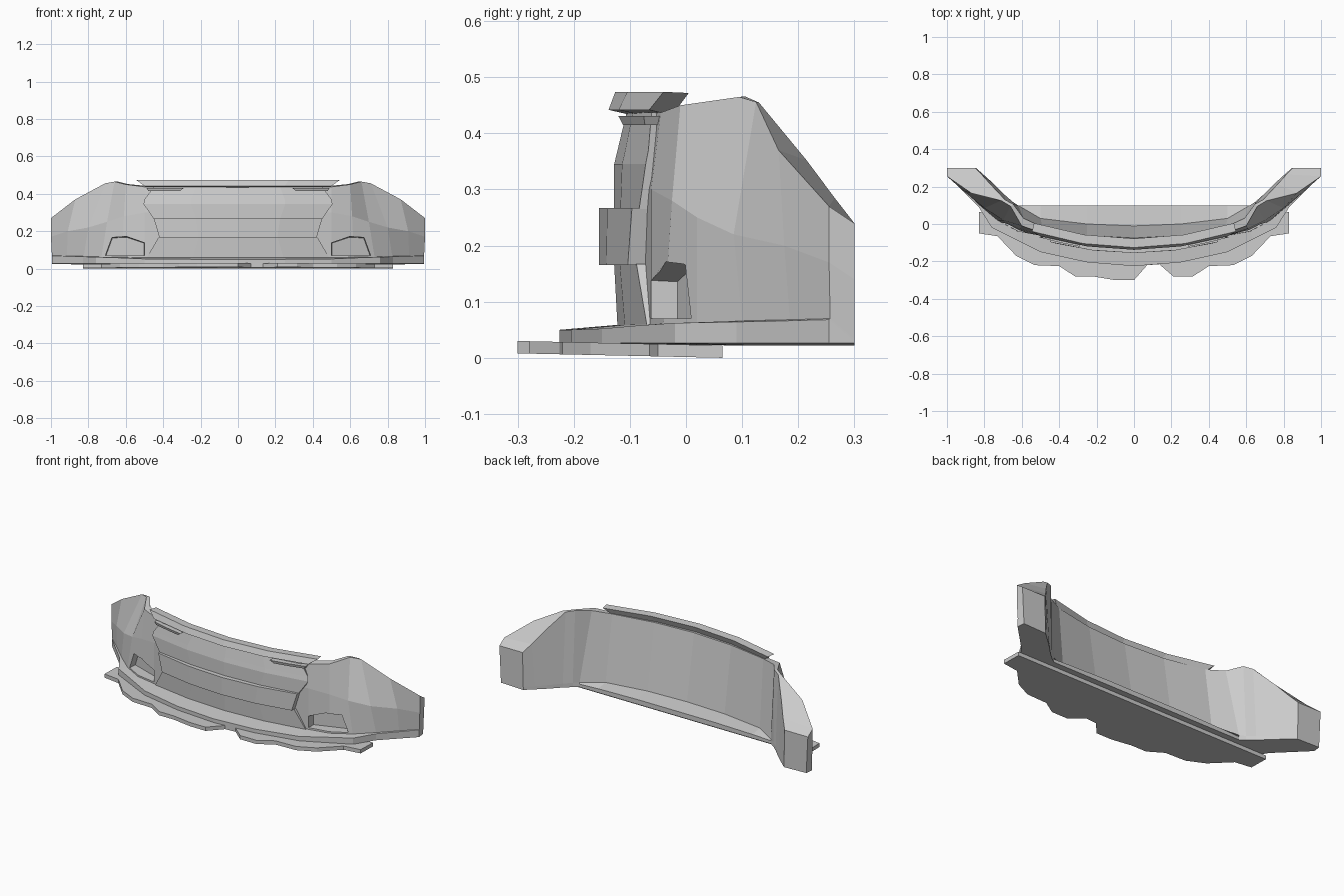
import bpy, bmesh


def make(name, verts, faces):
    me = bpy.data.meshes.new(name)
    me.from_pydata(verts, [], faces)
    bm = bmesh.new()
    bm.from_mesh(me)
    bmesh.ops.remove_doubles(bm, verts=bm.verts, dist=1e-5)
    bmesh.ops.recalc_face_normals(bm, faces=bm.faces)
    bm.to_mesh(me)
    bm.free()
    ob = bpy.data.objects.new(name, me)
    bpy.context.collection.objects.link(ob)
    return ob


def loft(name, sections):
    """Closed sections joined in order, both ends capped."""
    n, m = len(sections[0]), len(sections)
    verts = [p for s in sections for p in s]
    faces = [(i * n + j, i * n + (j + 1) % n, (i + 1) * n + (j + 1) % n, (i + 1) * n + j)
             for i in range(m - 1) for j in range(n)]
    faces += [tuple(range(n)), tuple(range((m - 1) * n, m * n))]
    return make(name, verts, faces)


def band(name, section, k=0.29, steps=4):
    """Bar bowed along x; section points are (y at centre, z, x start, x end)."""
    secs = []
    for i in range(steps + 1):
        t = i / steps
        sec = []
        for y, z, a, b in section:
            x = a + (b - a) * t
            sec.append((x, y + k * x * x, z))
        secs.append(sec)
    return loft(name, secs)


# bumper shell: rails running from the centre to the right end
lip = [(0, -.225, .05), (.25, -.205, .05), (.5, -.15, .052), (.64, -.08, .058),
       (.76, -.02, .062), (.83, .09, .064), (.92, .18, .066), (.995, .255, .068), (.99, .3, .03)]
base = [(0, -.108, .06), (.25, -.095, .06), (.5, -.062, .06), (.62, -.04, .061),
        (.73, .02, .063), (.825, .1, .066), (.915, .185, .068), (.995, .257, .07), (.99, .3, .034)]
mid = [(0, -.113, .3), (.25, -.098, .3), (.5, -.062, .3), (.61, -.025, .28),
       (.7, .02, .25), (.8, .085, .22), (.91, .175, .2), (1, .255, .17), (.995, .3, .14)]
top = [(0, -.1, .437), (.25, -.085, .437), (.5, -.045, .437), (.6, -.01, .45),
       (.66, .095, .465), (.71, .125, .456), (.87, .165, .37), (1, .255, .27), (1, .3, .24)]
top_in = [(0, -.075, .44), (.25, -.06, .44), (.49, -.015, .442), (.59, .03, .452),
          (.645, .105, .466), (.69, .13, .455), (.77, .215, .352), (.815, .265, .285), (.85, .3, .24)]
base_in = [(0, -.01, .06), (.25, 0, .06), (.5, .03, .055), (.62, .1, .05),
           (.65, .12, .047), (.69, .155, .045), (.75, .215, .042), (.8, .26, .04), (.845, .3, .04)]
half = []
for a, b, c, d, e, f in zip(lip, base, mid, top, top_in, base_in):
    yb = max(f[1], .1)
    half.append([(a[0], a[1], min(.026, a[2])), a, b, c, d, e, f,
                 (f[0], yb, f[2] - .01), (f[0], yb, .022)])
mirrored = [[(-x, y, z) for x, y, z in s] for s in half[:0:-1]]
bumper = loft("bumper_shell", mirrored + half)

# corner vent recesses cut into the shell
vent = [(.49, .068), (.49, .15), (.6, .19), (.69, .185), (.73, .068)]
for s in (1, -1):
    front = [(s * x, -.3, z) for x, z in vent]
    back = [(s * (x * .85 + .085), -.015 + .3 * (x - .49), .07 + (z - .068) * .8) for x, z in vent]
    cutter = loft("vent_cutter", [front, back])
    mod = bumper.modifiers.new("vent", 'BOOLEAN')
    mod.operation = 'DIFFERENCE'
    mod.solver = 'EXACT'
    mod.object = cutter
    bpy.context.view_layer.objects.active = bumper
    bpy.ops.object.modifier_apply(modifier=mod.name)
    bpy.data.objects.remove(cutter)

# six-sided upper grille panel
band("upper_grille", [(-.128, .265, -.45, .45), (-.128, .345, -.505, .505),
                      (-.122, .37, -.5, .5), (-.106, .437, -.45, .45),
                      (-.085, .437, -.45, .45), (-.085, .345, -.5, .5),
                      (-.085, .265, -.45, .45)], k=.22)

# protruding crossbar between the grilles
band("crossbar", [(-.155, .165, -.42, .42), (-.155, .267, -.45, .45),
                  (-.08, .267, -.45, .45), (-.08, .165, -.42, .42)])

# lower grille panel
band("lower_grille", [(-.122, .055, -.49, .49), (-.128, .167, -.425, .425),
                      (-.085, .167, -.425, .425), (-.085, .055, -.49, .49)], k=.22)

# top lip
band("top_lip", [(-.138, .442, -.5, .5), (-.126, .474, -.545, .545),
                 (-.078, .472, -.535, .535), (-.095, .432, -.49, .49)])

# small slats under the lip
for s in (1, -1):
    band("lip_slat", [(-.14, .415, s * .31, s * .48), (-.145, .431, s * .29, s * .49),
                      (-.085, .431, s * .29, s * .49), (-.085, .415, s * .31, s * .48)], steps=2)

# scalloped splitter plate
side = [(.83, .065), (.83, -.05), (.73, -.065), (.63, -.17), (.53, -.22), (.4, -.225), (.315, -.28)]
outline = side + [(.21, -.28), (.135, -.215), (.07, -.22), (0, -.3), (-.1, -.3), (-.22, -.28)]
outline += [(-x, y) for x, y in reversed(side)]
tilt = lambda y: (.065 - y) / .365 * .008
loft("splitter", [[(x, y, z + tilt(y)) for x, y in outline] for z in (0, .022)])
